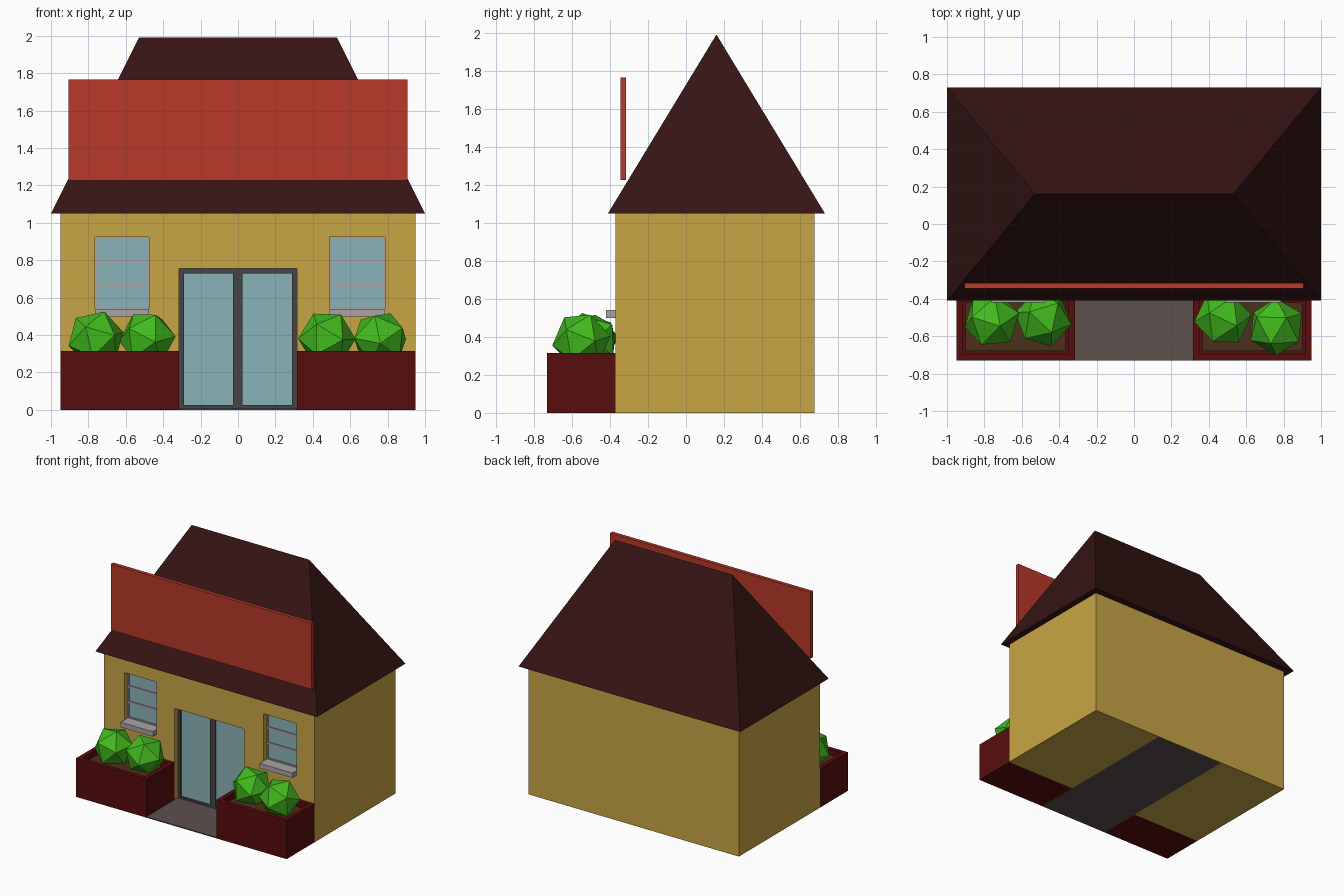
import bpy, bmesh

if "Cube" in bpy.data.objects:
    bpy.data.objects.remove(bpy.data.objects["Cube"])

def material(name, rgb):
    m = bpy.data.materials.new(name)
    m.diffuse_color = (*rgb, 1)
    m.use_nodes = True
    m.node_tree.nodes["Principled BSDF"].inputs["Base Color"].default_value = m.diffuse_color
    return m

WALL = material("wall_yellow", (0.578, 0.381, 0.061))
ROOF = material("roof_brown", (0.037, 0.007, 0.007))
RED = material("sign_red", (0.479, 0.04, 0.021))
BRICK = material("planter_red", (0.098, 0.004, 0.004))
SOIL = material("soil_brown", (0.076, 0.03, 0.01))
LEAF = material("leaf_green", (0.055, 0.50, 0.013))
GLASS = material("glass_blue", (0.254, 0.456, 0.479))
DARK = material("frame_dark", (0.06, 0.06, 0.06))
TRIM = material("window_trim", (0.40, 0.37, 0.38))
PATH = material("path_grey", (0.107, 0.08, 0.076))

def finish(bm, name, mat):
    bmesh.ops.recalc_face_normals(bm, faces=bm.faces)
    me = bpy.data.meshes.new(name)
    bm.to_mesh(me)
    bm.free()
    ob = bpy.data.objects.new(name, me)
    bpy.context.collection.objects.link(ob)
    if mat:
        me.materials.append(mat)
    return ob

def add_box(bm, x, y, z):
    verts = bmesh.ops.create_cube(bm, size=1)["verts"]
    for v in verts:
        v.co = [r[0] if c < 0 else r[1] for c, r in zip(v.co, (x, y, z))]

def boxes(name, mat, *ranges):
    bm = bmesh.new()
    for r in ranges:
        add_box(bm, *r)
    return finish(bm, name, mat)

# Walls with recessed door and window openings, and a slot for the floor strip
walls = boxes("walls", WALL, ((-0.95, 0.95), (-0.37, 0.675), (0, 1.05)))
openings = [((-0.315, 0.315), (-0.5, -0.28), (-0.1, 0.755)),
            ((-0.315, 0.315), (-0.5, 0.67), (-0.1, 0.008)),
            ((-0.765, -0.475), (-0.5, -0.29), (0.50, 0.925)),
            ((0.49, 0.785), (-0.5, -0.29), (0.50, 0.925))]
for r in openings:
    cutter = boxes("cutter", None, r)
    cutter.hide_render = True
    mod = walls.modifiers.new("opening", "BOOLEAN")
    mod.operation, mod.solver, mod.object = "DIFFERENCE", "EXACT", cutter
    bpy.context.view_layer.objects.active = walls
    bpy.ops.object.modifier_apply(modifier=mod.name)
    bpy.data.objects.remove(cutter)

# Hipped roof: a box whose top is squeezed to a ridge line
bm = bmesh.new()
add_box(bm, (-1, 1), (-0.41, 0.73), (1.05, 1.99))
for v in bm.verts:
    if v.co.z > 1.5:
        v.co.x *= 0.53
        v.co.y = 0.16
bmesh.ops.remove_doubles(bm, verts=bm.verts, dist=0.001)
finish(bm, "roof", ROOF)

# Blank sign board and entrance path
boxes("sign_board", RED, ((-0.905, 0.905), (-0.345, -0.315), (1.225, 1.765)))
boxes("path", PATH, ((-0.315, 0.315), (-0.73, 0.67), (0, 0.008)))

# Double door
fy = (-0.325, -0.28)
boxes("door_frame", DARK,
      ((-0.315, -0.29), fy, (0.006, 0.755)), ((0.29, 0.315), fy, (0.006, 0.755)),
      ((-0.027, 0.023), fy, (0.025, 0.73)),
      ((-0.29, 0.29), fy, (0.73, 0.755)), ((-0.29, 0.29), fy, (0.006, 0.025)))
for side, x in (("left", (-0.29, -0.027)), ("right", (0.023, 0.29))):
    boxes("door_glass_" + side, GLASS, (x, (-0.315, -0.28), (0.025, 0.73)))

# Windows with thin trim, two glazing bars and a sill
for side, a, b in (("left", -0.765, -0.475), ("right", 0.49, 0.785)):
    t, wy = 0.01, (-0.325, -0.29)
    boxes("window_glass_" + side, GLASS,
          ((a + t, b - t), (-0.318, -0.29), (0.55, 0.915)))
    boxes("window_trim_" + side, TRIM,
          ((a, a + t), wy, (0.54, 0.925)), ((b - t, b), wy, (0.54, 0.925)),
          *(((a + t, b - t), wy, z) for z in
            ((0.915, 0.925), (0.54, 0.55), (0.787, 0.805), (0.66, 0.678))))
    boxes("window_sill_" + side, TRIM, ((a, b), (-0.42, -0.29), (0.50, 0.54)))

# Planters with a sunken top and soil
for side, s in (("left", -1), ("right", 1)):
    x = sorted((s * 0.315, s * 0.95))
    bm = bmesh.new()
    add_box(bm, x, (-0.73, -0.37), (0, 0.315))
    bm.normal_update()
    top = max(bm.faces, key=lambda f: f.calc_center_median().z)
    bmesh.ops.inset_region(bm, faces=[top], thickness=0.05)
    inner = bmesh.ops.extrude_face_region(bm, geom=[top])["geom"]
    bmesh.ops.translate(bm, vec=(0, 0, -0.06),
                        verts=[g for g in inner if isinstance(g, bmesh.types.BMVert)])
    bmesh.ops.delete(bm, geom=[top], context="FACES_ONLY")
    finish(bm, "planter_" + side, BRICK)
    boxes("soil_" + side, SOIL,
          ((x[0] + 0.05, x[1] - 0.05), (-0.68, -0.42), (0.255, 0.28)))

# Low-poly bushes
bushes = [((-0.76, -0.515), (0.3, 0.2, 0.4)), ((-0.485, -0.505), (0.5, -0.35, 1.1)),
          ((0.475, -0.505), (-0.35, 0.4, 2.0)), ((0.76, -0.55), (0.4, -0.3, 2.9))]
for i, ((x, y), rot) in enumerate(bushes, 1):
    bpy.ops.mesh.primitive_ico_sphere_add(subdivisions=1, radius=0.155,
                                          location=(x, y, 0.38), rotation=rot)
    bush = bpy.context.object
    bush.name = f"bush_{i}"
    bush.data.materials.append(LEAF)
